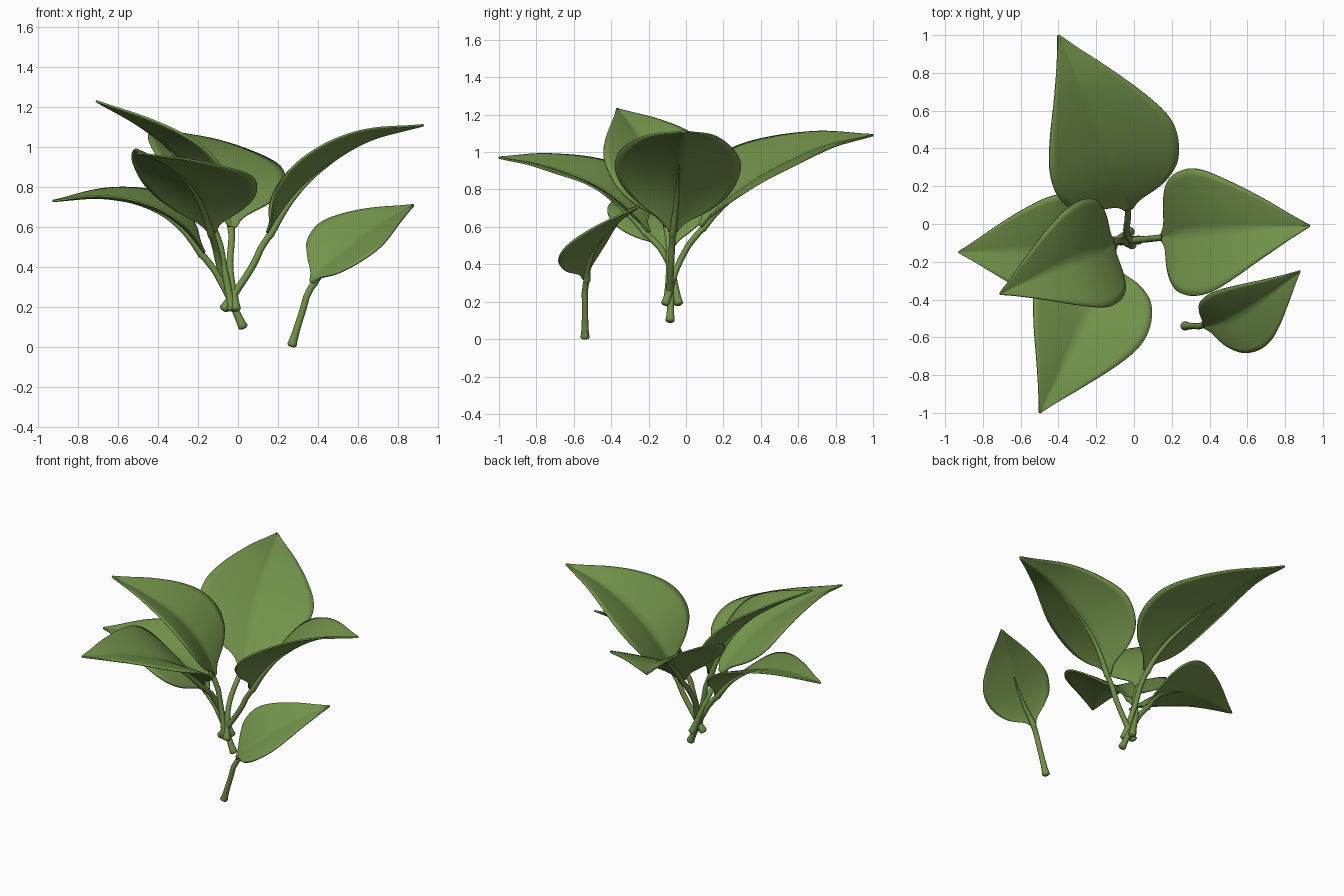
import bpy
import bmesh
import math
from mathutils import Vector

cube = bpy.data.objects.get("Cube")
if cube:
    bpy.data.objects.remove(cube, do_unlink=True)

green = bpy.data.materials.new("leaf_green")
green.use_nodes = True
GREEN = (0.17, 0.29, 0.07, 1)
green.diffuse_color = GREEN
bsdf = green.node_tree.nodes["Principled BSDF"]
bsdf.inputs["Base Color"].default_value = GREEN
bsdf.inputs["Roughness"].default_value = 0.7

STEPS = 12      # samples between path points
ACROSS = 16     # blade strips from edge to edge
SIDES = 12      # stem sides

# Half width of an ovate blade from base to tip, as a share of the maximum
OUTLINE = [(0, .06), (.06, .2), (.13, .58), (.22, .87), (.34, 1), (.46, .96),
           (.6, .76), (.75, .48), (.9, .19), (1, .015)]


def smooth_path(points):
    """Catmull-Rom curve through the points."""
    p = [Vector(q) for q in points]
    p = [2 * p[0] - p[1]] + p + [2 * p[-1] - p[-2]]
    out = []
    for a, b, c, d in zip(p, p[1:], p[2:], p[3:]):
        for i in range(STEPS):
            t = i / STEPS
            out.append(b + (c - a) * t / 2
                       + (2 * a - 5 * b + 4 * c - d) * t * t / 2
                       + (3 * b - a - 3 * c + d) * t ** 3 / 2)
    return out + [p[-2]]


OUTLINE_CURVE = smooth_path([(t, w, 0) for t, w in OUTLINE])


def outline(t):
    for a, b in zip(OUTLINE_CURVE, OUTLINE_CURVE[1:]):
        if t <= b.x:
            return a.y + (b.y - a.y) * (t - a.x) / max(b.x - a.x, 1e-6)
    return OUTLINE_CURVE[-1].y


def frames(path, side):
    """Right and up directions at each path point."""
    out = []
    for i in range(len(path)):
        tan = (path[min(i + 1, len(path) - 1)] - path[max(i - 1, 0)]).normalized()
        right = (side - tan * side.dot(tan)).normalized()
        out.append((right, right.cross(tan).normalized()))
    return out


def loft(name, rows, closed):
    """Skin rows of points into a smooth mesh object."""
    bm = bmesh.new()
    grid = [[bm.verts.new(co) for co in row] for row in rows]
    n = len(grid[0])
    for a, b in zip(grid, grid[1:]):
        for j in range(n if closed else n - 1):
            k = (j + 1) % n
            bm.faces.new((a[j], a[k], b[k], b[j]))
    if closed:
        bm.faces.new(grid[0])
        bm.faces.new(grid[-1])
    bmesh.ops.recalc_face_normals(bm, faces=bm.faces)
    mesh = bpy.data.meshes.new(name)
    bm.to_mesh(mesh)
    bm.free()
    mesh.materials.append(green)
    obj = bpy.data.objects.new(name, mesh)
    bpy.context.collection.objects.link(obj)
    bpy.ops.object.select_all(action='DESELECT')
    obj.select_set(True)
    bpy.context.view_layer.objects.active = obj
    bpy.ops.object.shade_smooth_by_angle(angle=math.radians(50))
    return obj


def make_leaf(name, points, side, half_width, fold):
    path = smooth_path(points)
    axes = frames(path, Vector(side))
    start = 2 * STEPS       # the blade begins at the third point

    # Blade: shallow V sections along the midrib
    dist = [0]
    for a, b in zip(path[start:], path[start + 1:]):
        dist.append(dist[-1] + (b - a).length)
    rows = []
    for i, d in enumerate(dist):
        right, up = axes[start + i]
        w = half_width * outline(d / dist[-1])
        row = []
        for j in range(ACROSS + 1):
            u = 2 * j / ACROSS - 1
            lift = fold * (1.25 * abs(u) - .25 * u * u)
            row.append(path[start + i] + w * (right * u + up * lift))
        rows.append(row)
    blade = loft(name + "_blade", rows, False)
    solid = blade.modifiers.new("thickness", 'SOLIDIFY')
    solid.thickness = .01
    solid.offset = 0

    # Stem: rounded foot, then a tapering rib under the blade
    rings = []
    last = start + int(2.5 * STEPS)
    for i in range(last):
        right, up = axes[i]
        if i < start:
            radius = .017 + .008 * math.exp(-i / 3)
        else:
            radius = .017 * (1 - (i - start) / (last - start)) + .002
        centre = path[i] - up * radius * min(1, max(0, (i - start + 6) / 6)) * .8
        scales = (.5, .85, 1) if i == 0 else (1,)
        for k, s in enumerate(scales):
            drop = (path[1] - path[0]).normalized() * (len(scales) - 1 - k) * -.005
            rings.append([centre + drop + radius * s *
                          (right * math.cos(a) + up * math.sin(a))
                          for a in (math.tau * j / SIDES for j in range(SIDES))])
    loft(name + "_stem", rings, True)


make_leaf("back_leaf",
          [(-.01, -.11, .19), (-.04, -.04, .4), (-.03, .08, .6), (-.07, .24, .76),
           (-.16, .45, .9), (-.28, .74, 1.03), (-.4, 1, 1.09)],
          (.69, .12, -.2), .36, .25)
make_leaf("left_leaf",
          [(-.07, -.09, .19), (.07, -.08, .4), (.15, -.07, .57), (.27, -.05, .75),
           (.42, -.04, .89), (.65, -.02, 1.03), (.93, -.01, 1.11)],
          (0, -1, 0), .335, .3)
make_leaf("front_leaf",
          [(-.02, -.04, .19), (-.09, -.09, .4), (-.13, -.2, .57), (-.19, -.36, .73),
           (-.27, -.53, .84), (-.39, -.78, .93), (-.5, -1, .97)],
          (-.63, .05, .16), .325, .22)
make_leaf("upper_right_leaf",
          [(-.03, -.1, .19), (-.07, -.09, .4), (-.11, -.1, .6), (-.19, -.14, .8),
           (-.32, -.19, .97), (-.5, -.27, 1.11), (-.71, -.37, 1.23)],
          (-.25, .9, .05), .29, .3)
make_leaf("lower_right_leaf",
          [(.025, -.085, .1), (-.06, -.08, .28), (-.17, -.09, .47), (-.29, -.11, .61),
           (-.45, -.13, .7), (-.68, -.14, .745), (-.93, -.15, .73)],
          (.05, .58, .06), .29, .17)
make_leaf("loose_leaf",
          [(.27, -.54, .01), (.32, -.54, .17), (.37, -.54, .32), (.46, -.52, .42),
           (.57, -.47, .51), (.72, -.37, .62), (.88, -.25, .71)],
          (.24, -.31, -.17), .21, .28)
